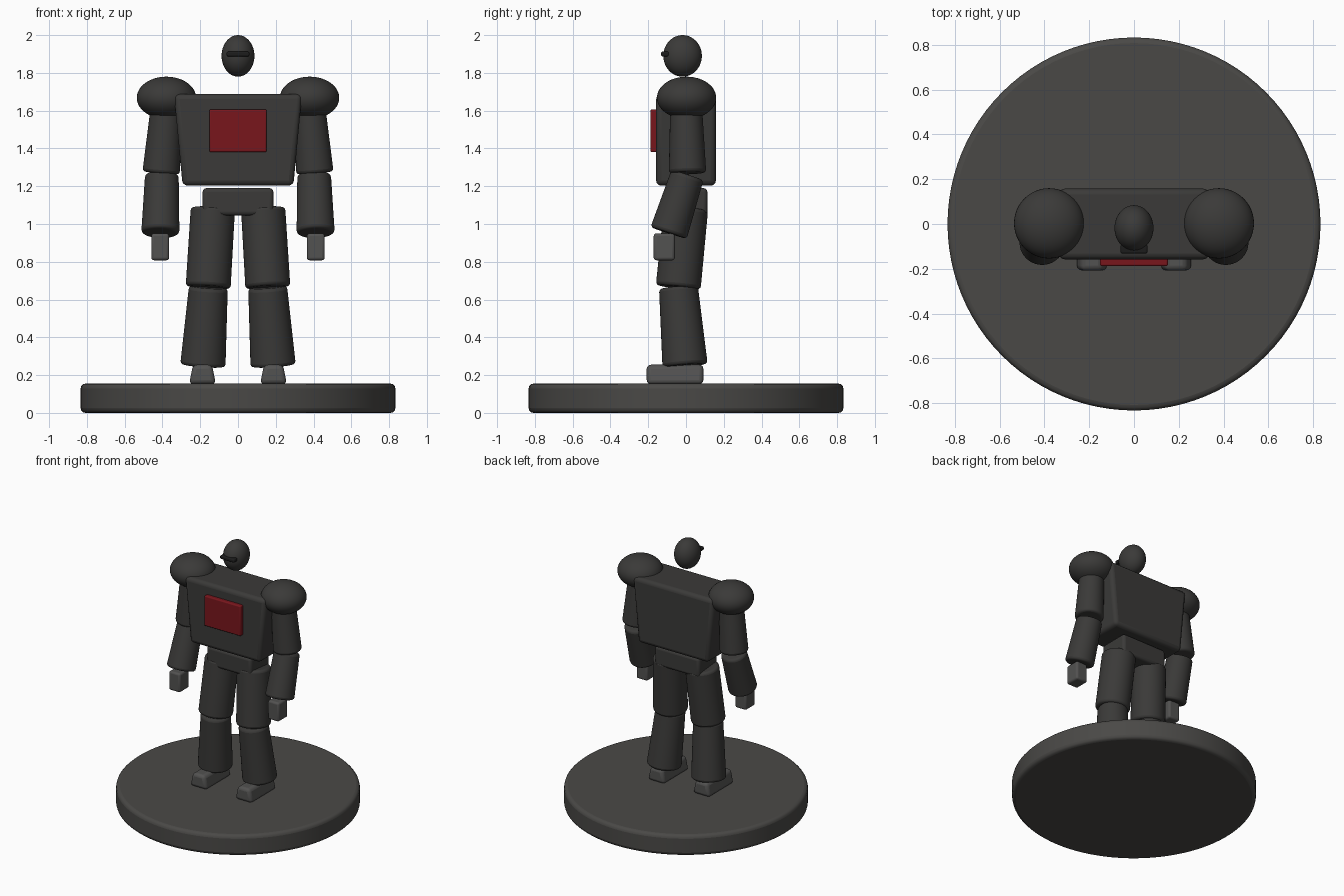
import bpy
from mathutils import Vector

if "Cube" in bpy.data.objects:
    bpy.data.objects.remove(bpy.data.objects["Cube"])


def material(name, r, g, b):
    m = bpy.data.materials.new(name)
    m.diffuse_color = (r, g, b, 1)
    m.use_nodes = True
    m.node_tree.nodes["Principled BSDF"].inputs["Base Color"].default_value = m.diffuse_color
    return m


BODY = material("dark_grey", 0.043, 0.042, 0.040)
STONE = material("base_grey", 0.068, 0.066, 0.062)
STEEL = material("mid_grey", 0.085, 0.084, 0.082)
BLACK = material("visor_black", 0.012, 0.012, 0.012)
RED = material("red", 0.19, 0.008, 0.012)


def finish(ob, name, mat, bevel=0.0, segments=3):
    ob.name = name
    ob.data.materials.append(mat)
    bpy.ops.object.transform_apply(location=False, rotation=False, scale=True)
    if bevel:
        m = ob.modifiers.new("Bevel", 'BEVEL')
        m.width, m.segments, m.limit_method = bevel, segments, 'ANGLE'
    bpy.ops.object.shade_smooth_by_angle()
    return ob


def ball(name, centre, radii):
    bpy.ops.mesh.primitive_uv_sphere_add(segments=48, ring_count=24, location=centre)
    ob = bpy.context.object
    ob.scale = radii
    return finish(ob, name, BODY)


def box(name, mat, lo, hi, bevel, taper=1):
    """Box between two corners; taper widens the bottom relative to the top."""
    lo, hi = Vector(lo), Vector(hi)
    bpy.ops.mesh.primitive_cube_add(size=1, location=(lo + hi) / 2)
    ob = bpy.context.object
    for v in ob.data.vertices:
        if v.co.z < 0:
            v.co.x *= taper
    ob.scale = hi - lo
    return finish(ob, name, mat, bevel)


def limb(name, bottom, top, r_bottom, r_top, bevel=0.018):
    a, b = Vector(bottom), Vector(top)
    bpy.ops.mesh.primitive_cone_add(vertices=48, radius1=r_bottom, radius2=r_top,
                                    depth=(b - a).length, location=(a + b) / 2)
    ob = bpy.context.object
    ob.rotation_euler = (b - a).to_track_quat('Z', 'Y').to_euler()
    return finish(ob, name, BODY, bevel)


# Round display base
bpy.ops.mesh.primitive_cylinder_add(vertices=96, radius=0.833, depth=0.155, location=(0, 0, 0.0775))
finish(bpy.context.object, "base", STONE, 0.025)

# Body
box("pelvis", BODY, (-0.187, -0.113, 1.045), (0.187, 0.113, 1.19), 0.02)
box("torso", BODY, (-0.339, -0.158, 1.203), (0.339, 0.158, 1.688), 0.027, 0.865)
box("chest_panel", RED, (-0.152, -0.188, 1.38), (0.152, -0.14, 1.607), 0.008)

# Head and visor
ball("head", (0, -0.018, 1.89), (0.087, 0.102, 0.11))
box("visor", BLACK, (-0.06, -0.132, 1.887), (0.06, -0.09, 1.913), 0.008)

# Arms and legs on both sides
for side, s in (("left", 1), ("right", -1)):
    ball(side + "_shoulder", (s * 0.379, 0.003, 1.668), (0.157, 0.157, 0.112))
    limb(side + "_upper_arm", (s * 0.407, 0.008, 1.27), (s * 0.375, 0, 1.65), 0.099, 0.083)
    limb(side + "_forearm", (s * 0.411, -0.092, 0.952), (s * 0.403, 0.008, 1.26), 0.101, 0.089)
    box(side + "_hand", STEEL, (s * 0.412 - 0.047, -0.171, 0.808), (s * 0.412 + 0.047, -0.059, 0.95), 0.014)
    limb(side + "_thigh", (s * 0.158, -0.041, 0.665), (s * 0.133, 0, 1.083), 0.119, 0.117)
    limb(side + "_shin", (s * 0.186, -0.005, 0.25), (s * 0.157, -0.04, 0.665), 0.12, 0.103)
    box(side + "_foot", STEEL, (s * 0.188 - 0.05, -0.208, 0.153), (s * 0.188 + 0.05, 0.092, 0.255), 0.022, 1.42)
